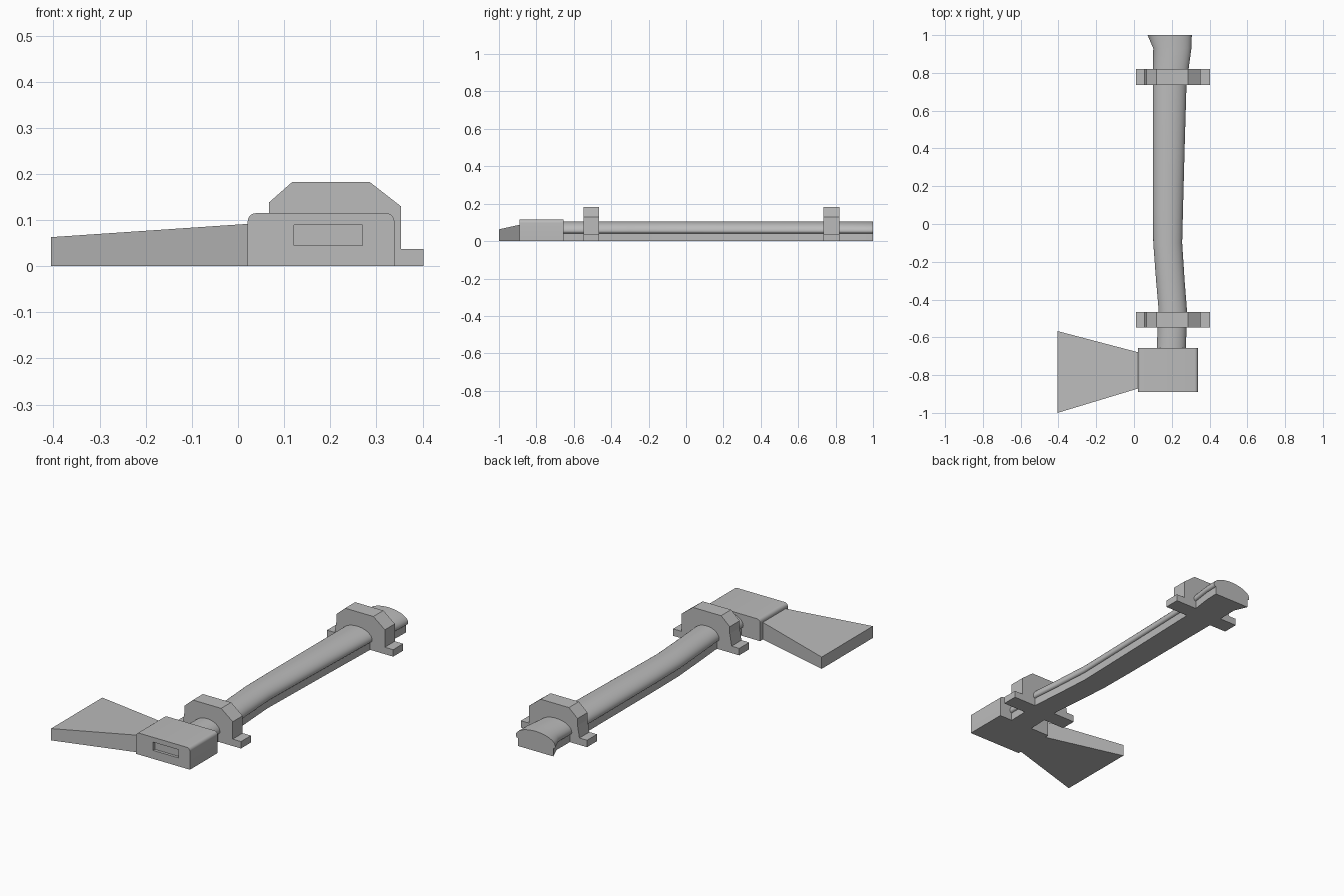
import bpy, bmesh, math

cube = bpy.data.objects.get("Cube")
if cube:
    bpy.data.objects.remove(cube, do_unlink=True)

grey = bpy.data.materials.new("plain grey")
grey.use_nodes = True
COLOUR = (0.5, 0.5, 0.5, 1)
grey.diffuse_color = COLOUR
grey.node_tree.nodes["Principled BSDF"].inputs["Base Color"].default_value = COLOUR


def loft(name, rings, smooth=False):
    """Skin matching closed rings of points and cap both ends."""
    bm = bmesh.new()
    loops = [[bm.verts.new(p) for p in ring] for ring in rings]
    n = len(loops[0])
    for a, b in zip(loops, loops[1:]):
        for i in range(n):
            j = (i + 1) % n
            bm.faces.new((a[i], a[j], b[j], b[i]))
    bm.faces.new(loops[0][::-1])
    bm.faces.new(loops[-1])
    bmesh.ops.recalc_face_normals(bm, faces=bm.faces[:])
    mesh = bpy.data.meshes.new(name)
    bm.to_mesh(mesh)
    bm.free()
    mesh.materials.append(grey)
    ob = bpy.data.objects.new(name, mesh)
    bpy.context.collection.objects.link(ob)
    if smooth:
        bpy.ops.object.select_all(action='DESELECT')
        ob.select_set(True)
        bpy.context.view_layer.objects.active = ob
        bpy.ops.object.shade_smooth_by_angle(angle=math.radians(35))
    return ob


def extrude(name, profile, y0, y1, smooth=False):
    """Extrude an (x, z) profile along y."""
    return loft(name, [[(x, y, z) for x, z in profile] for y in (y0, y1)], smooth)


def arc(cx, cz, rx, rz, a0, a1, steps):
    angles = [math.radians(a0 + (a1 - a0) * i / steps) for i in range(steps + 1)]
    return [(cx + rx * math.cos(a), cz + rz * math.sin(a)) for a in angles]


# Axe head: block with rounded upper edges
L, R, TOP, RAD = 0.021, 0.339, 0.115, 0.018
block = [(L, 0), (R, 0)]
block += arc(R - RAD, TOP - RAD, RAD, RAD, 0, 90, 6)
block += arc(L + RAD, TOP - RAD, RAD, RAD, 90, 180, 6)
head = extrude("axe_head", block, -0.89, -0.656, smooth=True)

# Shallow slot in the front of the head
slot = extrude("slot_cutter", [(0.121, 0.045), (0.27, 0.045), (0.27, 0.089), (0.121, 0.089)], -0.95, -0.875)
slot.hide_render = True
slot.hide_viewport = True
cut = head.modifiers.new("slot", 'BOOLEAN')
cut.object = slot
cut.operation = 'DIFFERENCE'
cut.solver = 'EXACT'

# Blade: flares out and thins toward its cutting end
def blade_ring(x, y0, y1, z):
    return [(x, y0, 0), (x, y1, 0), (x, y1, z), (x, y0, z)]

loft("blade", [blade_ring(-0.405, -1.0, -0.567, 0.063),
               blade_ring(0.025, -0.87, -0.68, 0.092)])

# Handle: flat base with an overhanging domed grip, skinned along y
def handle_ring(y, x0, x1):
    c, h = (x0 + x1) / 2, (x1 - x0) / 2
    b = h - 0.012
    pts = [(c - b, 0), (c + b, 0), (c + b, 0.042)]
    pts += arc(c + b, 0.055, 0.012, 0.013, -60, 0, 3)
    pts += arc(c, 0.055, h, 0.051, 0, 180, 20)[1:-1]
    pts += arc(c - b, 0.055, 0.012, 0.013, 180, 240, 3)
    pts += [(c - b, 0.042)]
    return [(x, y, z) for x, z in pts]

stations = [(-0.67, 0.12, 0.275), (-0.45, 0.13, 0.28), (-0.3, 0.117, 0.268),
            (-0.1, 0.102, 0.255), (0.1, 0.1, 0.26), (0.4, 0.1, 0.268),
            (0.74, 0.1, 0.278), (0.93, 0.102, 0.304), (1.0, 0.072, 0.306)]
loft("handle", [handle_ring(*s) for s in stations], smooth=True)

# Two faceted clamps with mounting feet
clamp = [(0.011, 0), (0.402, 0), (0.402, 0.037), (0.353, 0.037), (0.353, 0.13),
         (0.285, 0.183), (0.118, 0.183), (0.067, 0.138), (0.067, 0.1),
         (0.056, 0.037), (0.011, 0.037)]
for name, y in (("front_clamp", -0.549), ("back_clamp", 0.736)):
    extrude(name, clamp, y, y + 0.084)
